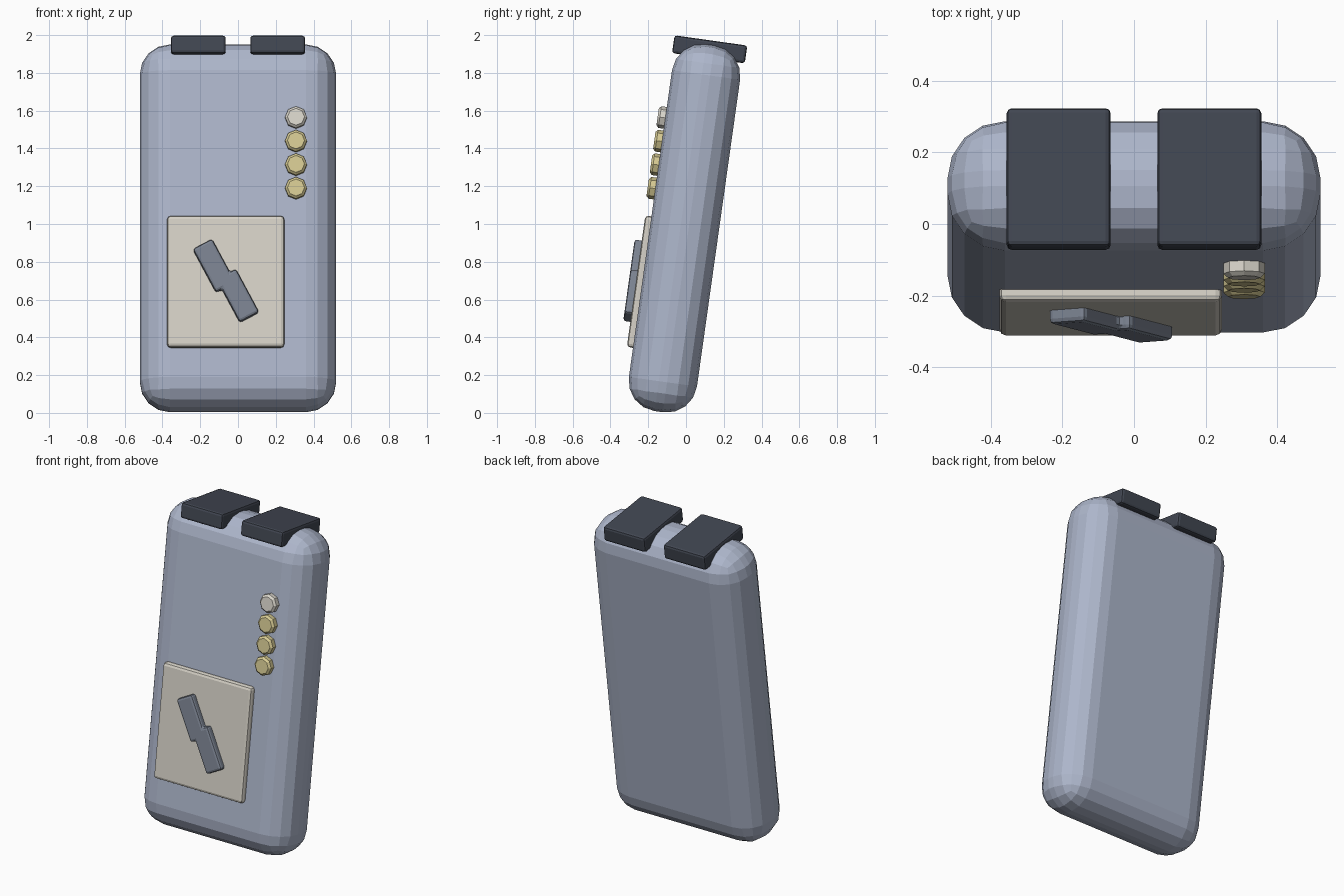
import bpy, bmesh, math
from mathutils import Matrix, Vector

cube = bpy.data.objects.get("Cube")
if cube:
    bpy.data.objects.remove(cube, do_unlink=True)

# The whole case leans back; parts are placed in its upright local frame
LEAN = Matrix.Translation((0, -0.008, 0.977)) @ Matrix.Rotation(math.radians(-8), 4, "X")


def material(name, rgb):
    mat = bpy.data.materials.new(name)
    mat.use_nodes = True
    mat.diffuse_color = (*rgb, 1)
    mat.node_tree.nodes["Principled BSDF"].inputs["Base Color"].default_value = (*rgb, 1)
    return mat


BLUE_GREY = material("blue grey", (0.42, 0.47, 0.60))
CHARCOAL = material("charcoal", (0.053, 0.062, 0.084))
CREAM = material("cream", (0.67, 0.64, 0.57))
YELLOW = material("pale yellow", (0.67, 0.59, 0.29))
OFF_WHITE = material("off white", (0.70, 0.67, 0.60))
SLATE = material("slate", (0.196, 0.224, 0.28))


def finish(name, bm, mat, place, bevel, segments):
    bmesh.ops.recalc_face_normals(bm, faces=bm.faces)
    mesh = bpy.data.meshes.new(name)
    bm.to_mesh(mesh)
    bm.free()
    mesh.materials.append(mat)
    obj = bpy.data.objects.new(name, mesh)
    bpy.context.collection.objects.link(obj)
    obj.matrix_world = LEAN @ place
    mod = obj.modifiers.new("rounded edges", "BEVEL")
    mod.width = bevel
    mod.segments = segments
    mod.limit_method = "ANGLE"
    return obj


def block(name, size, centre, mat, bevel, segments):
    bm = bmesh.new()
    bmesh.ops.create_cube(bm, size=1)
    bmesh.ops.scale(bm, vec=Vector(size), verts=bm.verts)
    return finish(name, bm, mat, Matrix.Translation(centre), bevel, segments)


# Case with large rounded edges
block("case", (1.04, 0.364, 1.96), (0, 0, 0), BLUE_GREY, 0.16, 4)

# Two pads over the top edge
for side, label in ((1, "left"), (-1, "right")):
    block(label + "_top_pad", (0.29, 0.389, 0.095), (side * 0.21, 0, 0.957), CHARCOAL, 0.014, 2)

# Dial plate on the front
block("dial_plate", (0.62, 0.07, 0.703), (-0.065, -0.18, -0.313), CREAM, 0.018, 2)

# Stepped handle: half the outline, repeated by a half turn
half = [(-0.04, 0.231), (-0.076, 0.231), (-0.076, -0.03), (-0.04, -0.03)]
half = [(-0.076, 0.231), (-0.076, -0.03), (-0.04, -0.03), (-0.04, -0.231)]
outline = half + [(-x, -z) for x, z in half]
bm = bmesh.new()
face = bm.faces.new([bm.verts.new((x, 0, z)) for x, z in outline])
front = bmesh.ops.extrude_face_region(bm, geom=[face])["geom"]
bmesh.ops.translate(bm, vec=(0, -0.05, 0),
                    verts=[v for v in front if isinstance(v, bmesh.types.BMVert)])
turn = Matrix.Rotation(math.radians(-28), 4, "Y")
finish("dial_handle", bm, SLATE, Matrix.Translation((-0.064, -0.203, -0.313)) @ turn, 0.014, 2)

# Column of eight-sided buttons, the top one paler
for i in range(4):
    bm = bmesh.new()
    bmesh.ops.create_cone(bm, cap_ends=True, segments=8, radius1=0.058, radius2=0.058, depth=0.07)
    place = Matrix.Translation((0.307, -0.188, 0.187 + 0.126 * i)) @ Matrix.Rotation(math.pi / 2, 4, "X")
    button = finish("button_%d" % (i + 1), bm, OFF_WHITE if i == 3 else YELLOW, place, 0.012, 1)
    button.modifiers[0].angle_limit = math.radians(60)
